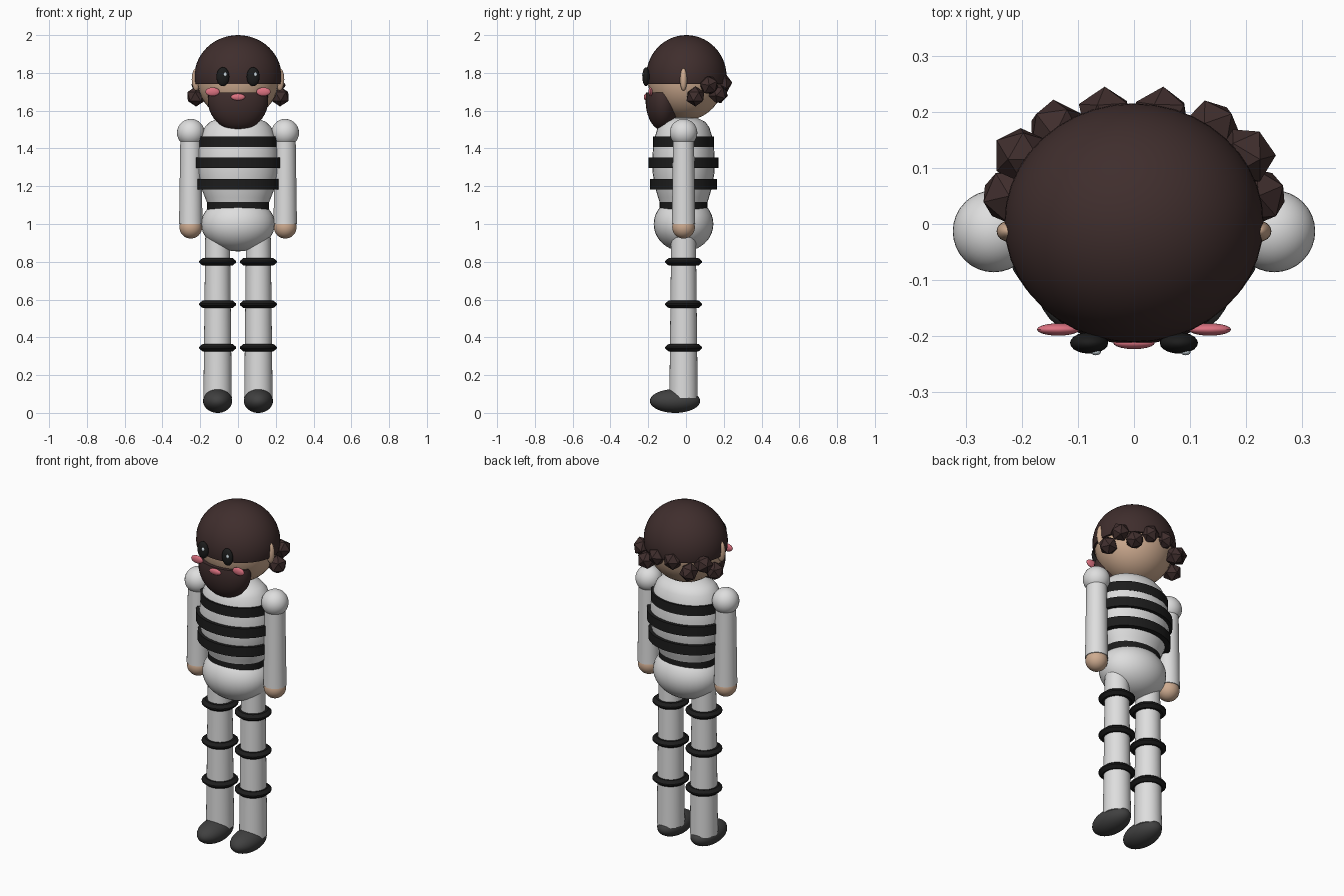
import bpy, bmesh, math
from mathutils import Matrix

if "Cube" in bpy.data.objects:
    bpy.data.objects.remove(bpy.data.objects["Cube"])


def material(name, rgb):
    m = bpy.data.materials.new(name)
    m.diffuse_color = (*rgb, 1)
    m.use_nodes = True
    m.node_tree.nodes["Principled BSDF"].inputs["Base Color"].default_value = m.diffuse_color
    return m


BROWN = material("dark_brown", (0.050, 0.027, 0.026))
SKIN = material("skin", (0.62, 0.41, 0.28))
WHITE = material("white", (0.73, 0.73, 0.73))
BLACK = material("black", (0.012, 0.012, 0.012))
GREY = material("shoe_grey", (0.052, 0.052, 0.052))
PINK = material("pink", (0.72, 0.17, 0.22))
SHINE = material("eye_shine", (0.75, 0.85, 0.9))
CY = -0.013  # depth of the body's centre line


def finish(name, bm, mat, smooth=True):
    bmesh.ops.recalc_face_normals(bm, faces=bm.faces)
    me = bpy.data.meshes.new(name)
    bm.to_mesh(me)
    bm.free()
    me.materials.append(mat)
    ob = bpy.data.objects.new(name, me)
    bpy.context.collection.objects.link(ob)
    if smooth:
        bpy.ops.object.select_all(action='DESELECT')
        ob.select_set(True)
        bpy.context.view_layer.objects.active = ob
        bpy.ops.object.shade_smooth_by_angle(angle=math.radians(35))
    return ob


def ellipsoid(name, loc, radii, mat, seg=32, rings=20, cut=None, keep_above=True):
    """Sphere scaled to radii, optionally cut flat at height cut."""
    bm = bmesh.new()
    bmesh.ops.create_uvsphere(bm, u_segments=seg, v_segments=rings, radius=1,
                              matrix=Matrix.Translation(loc) @ Matrix.Diagonal((*radii, 1)))
    if cut is not None:
        res = bmesh.ops.bisect_plane(bm, geom=bm.verts[:] + bm.edges[:] + bm.faces[:],
                                     plane_co=(0, 0, cut), plane_no=(0, 0, 1),
                                     clear_inner=keep_above, clear_outer=not keep_above)
        rim = [e for e in res['geom_cut'] if isinstance(e, bmesh.types.BMEdge)]
        bmesh.ops.contextual_create(bm, geom=rim)
    return finish(name, bm, mat)


def lathe(name, x, y, profile, mat, depth=1.0, seg=32):
    """Closed turned shape from (radius, height) points."""
    bm = bmesh.new()
    loops = [[bm.verts.new((x + r * math.cos(a), y + r * depth * math.sin(a), z))
              for a in (2 * math.pi * i / seg for i in range(seg))] for r, z in profile]
    for lo, hi in zip(loops, loops[1:]):
        for i in range(seg):
            j = (i + 1) % seg
            bm.faces.new((lo[i], lo[j], hi[j], hi[i]))
    bm.faces.new(loops[0])
    bm.faces.new(loops[-1])
    return finish(name, bm, mat)


# Head, hair cap and beard
ellipsoid("head", (0, 0, 1.77), (0.217, 0.203, 0.22), SKIN)
ellipsoid("hair_cap", (0, 0.002, 1.78), (0.231, 0.213, 0.22), BROWN, 40, 28, cut=1.742)
ellipsoid("beard", (0, -0.122, 1.655), (0.16, 0.092, 0.16), BROWN, cut=1.695, keep_above=False)
ellipsoid("mouth", (0, -0.212, 1.672), (0.037, 0.011, 0.018), PINK, 20, 12)

# Torso, pelvis and body stripes
lathe("torso", 0, CY, [(0.135, 1.02), (0.15, 1.08), (0.175, 1.14), (0.198, 1.2), (0.212, 1.27),
                       (0.216, 1.33), (0.21, 1.4), (0.198, 1.46), (0.178, 1.51), (0.15, 1.54),
                       (0.1, 1.56), (0.03, 1.57)], WHITE, depth=0.77)
ellipsoid("pelvis", (0, CY, 1.0), (0.195, 0.158, 0.145), WHITE)
for z, rx, ry in ((1.435, 0.209, 0.162), (1.325, 0.232, 0.185),
                  (1.21, 0.222, 0.177), (1.092, 0.165, 0.127)):
    lathe("body_stripe", 0, CY, [(rx, z - 0.028), (rx, z + 0.028)], BLACK, depth=ry / rx)

for s, side in ((-1, "right"), (1, "left")):
    # Face details
    ellipsoid(side + "_eye", (s * 0.08, -0.212, 1.78), (0.034, 0.019, 0.05), BLACK, 20, 14)
    ellipsoid(side + "_eye_shine", (s * 0.08 + 0.012, -0.228, 1.792),
              (0.009, 0.006, 0.011), SHINE, 12, 8)
    ellipsoid(side + "_cheek", (s * 0.135, -0.188, 1.70), (0.038, 0.011, 0.023), PINK, 20, 12)
    ellipsoid(side + "_ear", (s * 0.222, CY, 1.765), (0.023, 0.019, 0.06), SKIN, 16, 12)

    # Faceted curls around the back of the head
    for i, (x, y, z) in enumerate(((0.222, 0.05, 1.675), (0.2, 0.122, 1.735),
                                   (0.138, 0.17, 1.69), (0.05, 0.192, 1.745))):
        bm = bmesh.new()
        bmesh.ops.create_icosphere(bm, subdivisions=1, radius=0.053,
                                   matrix=Matrix.Translation((s * x, y, z))
                                   @ Matrix.Rotation(s * (0.4 + i * 0.9), 4, 'Z')
                                   @ Matrix.Rotation(0.5 * i, 4, 'X'))
        finish(side + "_curl", bm, BROWN, smooth=False)

    # Arm
    ellipsoid(side + "_shoulder", (s * 0.25, CY, 1.483), (0.073, 0.073, 0.073), WHITE)
    lathe(side + "_arm", s * 0.25, CY, [(0.062, 1.0), (0.055, 1.47)], WHITE)
    ellipsoid(side + "_hand", (s * 0.25, CY, 0.983), (0.06, 0.06, 0.06), SKIN)

    # Leg, leg stripes and shoe
    lathe(side + "_leg", s * 0.108, CY, [(0.075, 0.08), (0.065, 0.96)], WHITE)
    for z in (0.80, 0.575, 0.345):
        lathe(side + "_leg_stripe", s * 0.108, CY,
              [(0.06, z - 0.019), (0.08, z - 0.019), (0.098, z - 0.004),
               (0.098, z + 0.004), (0.08, z + 0.019), (0.06, z + 0.019)], BLACK)
    ellipsoid(side + "_shoe", (s * 0.108, -0.058, 0.063), (0.077, 0.133, 0.063), GREY)
